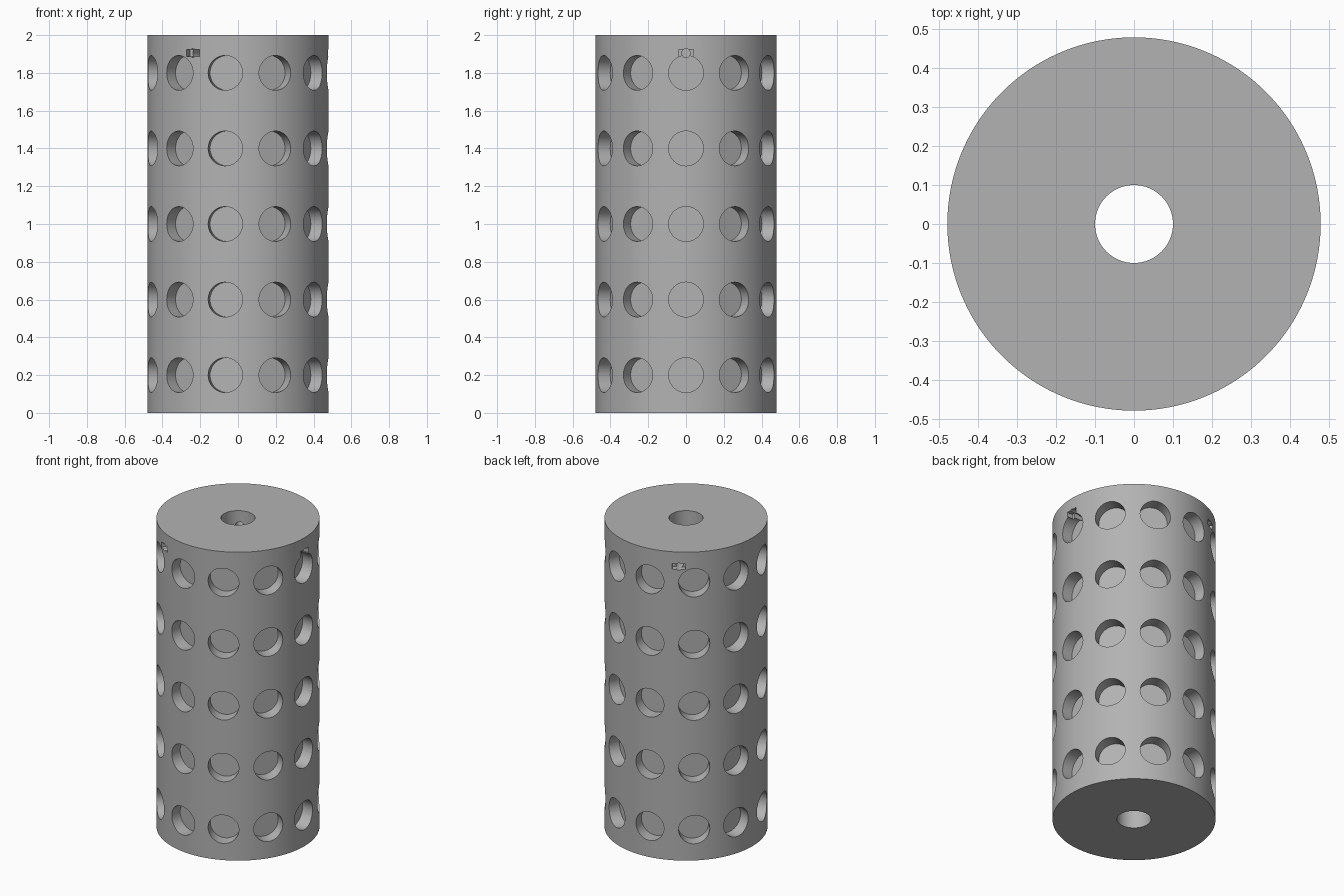
import bpy
import math
from mathutils import Matrix

cube = bpy.data.objects.get("Cube")
if cube:
    bpy.data.objects.remove(cube, do_unlink=True)

RADIUS, HEIGHT, BORE = 0.479, 2.0, 0.1
HOLE_R, HOLE_DEPTH, COLUMNS = 0.092, 0.08, 11

grey = bpy.data.materials.new("plain grey")
grey.use_nodes = True
colour = (0.45, 0.45, 0.45, 1)
grey.diffuse_color = colour
grey.node_tree.nodes["Principled BSDF"].inputs["Base Color"].default_value = colour


def cylinder(name, r, depth, sides, matrix):
    bpy.ops.mesh.primitive_cylinder_add(vertices=sides, radius=r, depth=depth)
    ob = bpy.context.object
    ob.name = name
    ob.data.transform(matrix)
    return ob


def radial(angle, inner, outer, z):
    """Stand a z-aligned shape along a radius, centred between two distances."""
    return (Matrix.Rotation(angle, 4, "Z")
            @ Matrix.Translation(((inner + outer) / 2, 0, z))
            @ Matrix.Rotation(math.pi / 2, 4, "Y"))


def cut(target, cutters):
    bpy.ops.object.select_all(action="DESELECT")
    for c in cutters:
        c.select_set(True)
    bpy.context.view_layer.objects.active = cutters[0]
    if len(cutters) > 1:
        bpy.ops.object.join()
    cutter = bpy.context.view_layer.objects.active
    cutter.hide_render = True
    mod = target.modifiers.new("cut", "BOOLEAN")
    mod.operation, mod.solver, mod.object = "DIFFERENCE", "EXACT", cutter
    bpy.context.view_layer.objects.active = target
    bpy.ops.object.modifier_apply(modifier=mod.name)
    bpy.data.objects.remove(cutter, do_unlink=True)


# Drum with a bore through its axis
centre = Matrix.Translation((0, 0, HEIGHT / 2))
drum = cylinder("drum", RADIUS, HEIGHT, 176, centre)
drum.data.materials.append(grey)
cut(drum, [cylinder("bore_cutter", BORE, HEIGHT + 0.2, 64, centre)])

# Rows of flat-bottomed round pockets
inner, outer = RADIUS - HOLE_DEPTH, RADIUS + 0.1
cut(drum, [cylinder("pocket_cutter", HOLE_R, outer - inner, 48,
                    radial(math.tau * i / COLUMNS, inner, outer, z))
           for z in (0.2, 0.6, 1.0, 1.4, 1.8) for i in range(COLUMNS)])

# Three set-screw holes into the bore, each with a shallow nut slot
thirds = [math.tau * i / 3 for i in range(3)]
cut(drum, [cylinder("screw_cutter", 0.023, 0.55,
                    24, radial(a, 0.05, 0.6, 1.905)) for a in thirds])
slots = []
for a in thirds:
    bpy.ops.mesh.primitive_cube_add(size=1)
    slot = bpy.context.object
    slot.data.transform(radial(a, RADIUS - 0.04, RADIUS + 0.06, 1.905)
                        @ Matrix.Diagonal((0.036, 0.08, 0.1, 1)))
    slots.append(slot)
cut(drum, slots)

# Smooth walls, crisp rims
bpy.ops.object.select_all(action="DESELECT")
drum.select_set(True)
bpy.context.view_layer.objects.active = drum
bpy.ops.object.shade_smooth_by_angle(angle=math.radians(30))
